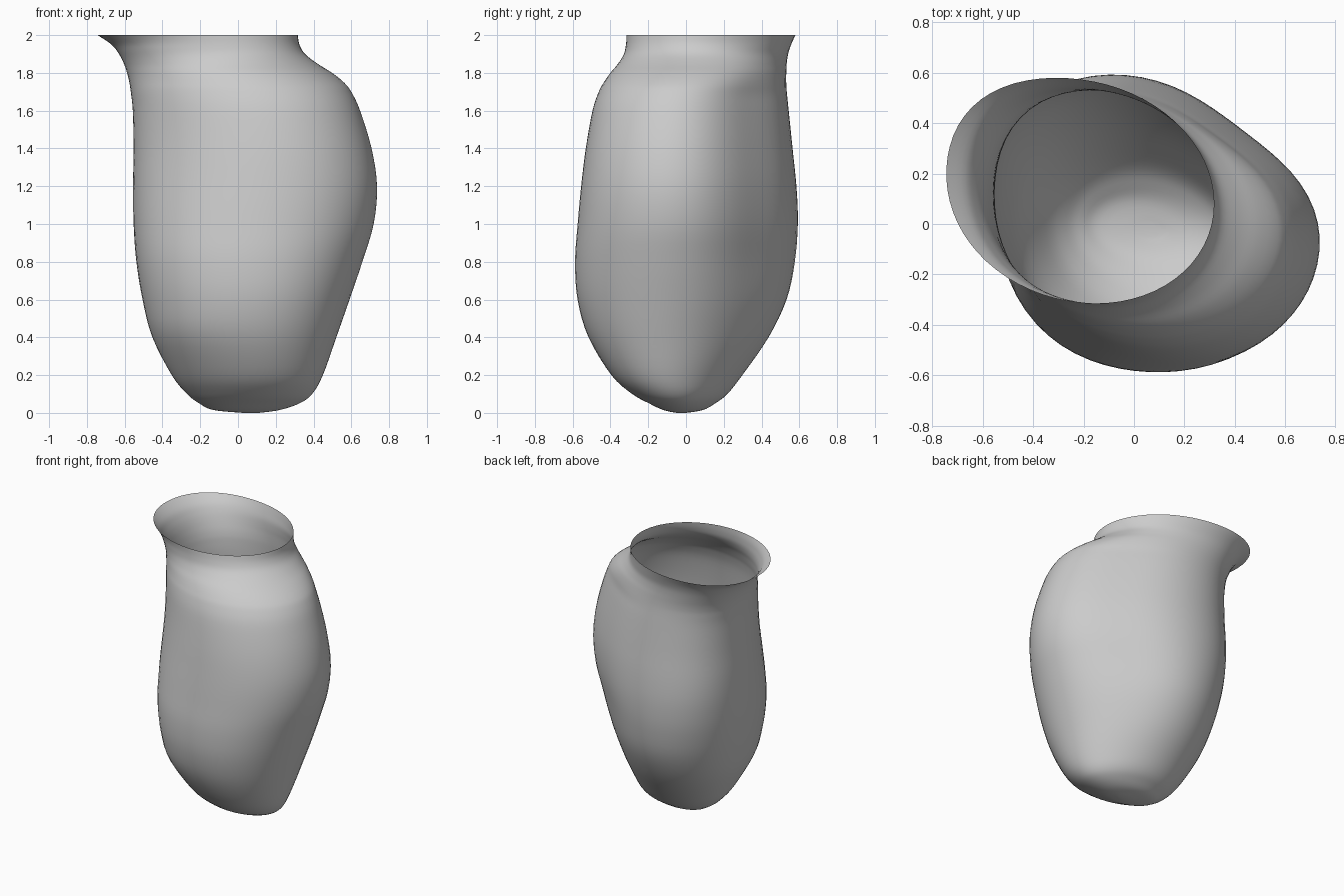
import bpy
import bmesh
from math import sin, cos, asin, pi, radians

default_cube = bpy.data.objects.get("Cube")
if default_cube:
    bpy.data.objects.remove(default_cube)

SEGMENTS = 64
STEPS = 4

# Cross-sections: height, left edge, right edge, front edge, back edge
SECTIONS = [
    (0, .03, .11, -.05, 0),
    (.015, -.13, .22, -.12, .09),
    (.05, -.205, .325, -.195, .155),
    (.1, -.27, .393, -.285, .22),
    (.2, -.35, .45, -.395, .3),
    (.4, -.45, .522, -.513, .44),
    (.6, -.5, .593, -.57, .535),
    (.8, -.53, .662, -.583, .575),
    (1, -.543, .722, -.57, .585),
    (1.2, -.546, .74, -.553, .575),
    (1.4, -.544, .711, -.53, .555),
    (1.6, -.549, .65, -.495, .535),
    (1.7, -.56, .603, -.462, .525),
    (1.75, -.568, .563, -.435, .522),
    (1.8, -.58, .5, -.4, .522),
    (1.85, -.598, .42, -.358, .525),
    (1.9, -.625, .355, -.328, .533),
    (1.95, -.665, .325, -.317, .55),
    (2, -.74, .317, -.315, .573),
]


def ramp(value, start, end):
    """Smooth step from zero to one between start and end."""
    t = min(max((value - start) / (end - start), 0), 1)
    return t * t * (3 - 2 * t)


def lobe(angle, centre):
    """Soft bump around one direction."""
    return max(0, cos(angle - radians(centre))) ** 6


def spline(a, b, c, d, t):
    """Smooth curve between b and c, with a and d as neighbours."""
    return b + t / 2 * (c - a + t * (2 * a - 5 * b + 4 * c - d
                                     + t * (3 * (b - c) + d - a)))


def smooth_sections(rows):
    """Refine the sections along the height."""
    last = len(rows) - 1
    for i in range(last):
        near = [rows[max(i - 1, 0)], rows[i], rows[i + 1], rows[min(i + 2, last)]]
        for step in range(STEPS):
            yield [spline(*column, step / STEPS) for column in zip(*near)]
    yield rows[-1]


def section_point(row, angle):
    """Point on a skewed oval with a flattened side, a spout side and a belly."""
    z, left, right, front, back = row
    skew = asin(-.15 + .04 * ramp(z, 0, .8))
    flat = (.03 + .1 * ramp(z, .1, .9)) * (1 - ramp(z, 1.65, 1.97))
    spout = .085 * ramp(z, .3, 1.2) - .03 * ramp(z, 1.8, 2)
    belly = (.08 * ramp(z, .1, .5) * (1 - ramp(z, .8, 1.6))
             + .025 * ramp(z, 1.75, 1.92) * (1 - ramp(z, 1.92, 2)))
    scale = (1 - flat * lobe(angle, 53) + spout * lobe(angle, 135)
             + belly * lobe(angle, 228))
    x = (left + right) / 2 + (right - left) / 2 * scale * cos(angle)
    y = (front + back) / 2 + (back - front) / 2 * scale * sin(angle + skew)
    return x, y, max(z, 0)


# Clay colour
clay = bpy.data.materials.new("light_grey_clay")
clay.use_nodes = True
colour = (.6, .6, .6, 1)
clay.diffuse_color = colour
clay.node_tree.nodes["Principled BSDF"].inputs["Base Color"].default_value = colour

# Thin open vessel, lofted from base to rim
bm = bmesh.new()
rings = [[bm.verts.new(section_point(row, 2 * pi * i / SEGMENTS))
          for i in range(SEGMENTS)] for row in smooth_sections(SECTIONS)]
bm.faces.new(reversed(rings[0]))
for lower, upper in zip(rings, rings[1:]):
    for i in range(SEGMENTS):
        j = (i + 1) % SEGMENTS
        bm.faces.new((lower[i], lower[j], upper[j], upper[i]))
for face in bm.faces:
    face.smooth = True

mesh = bpy.data.meshes.new("pitcher_body")
bm.to_mesh(mesh)
bm.free()
mesh.materials.append(clay)
pitcher = bpy.data.objects.new("pitcher_body", mesh)
bpy.context.collection.objects.link(pitcher)
